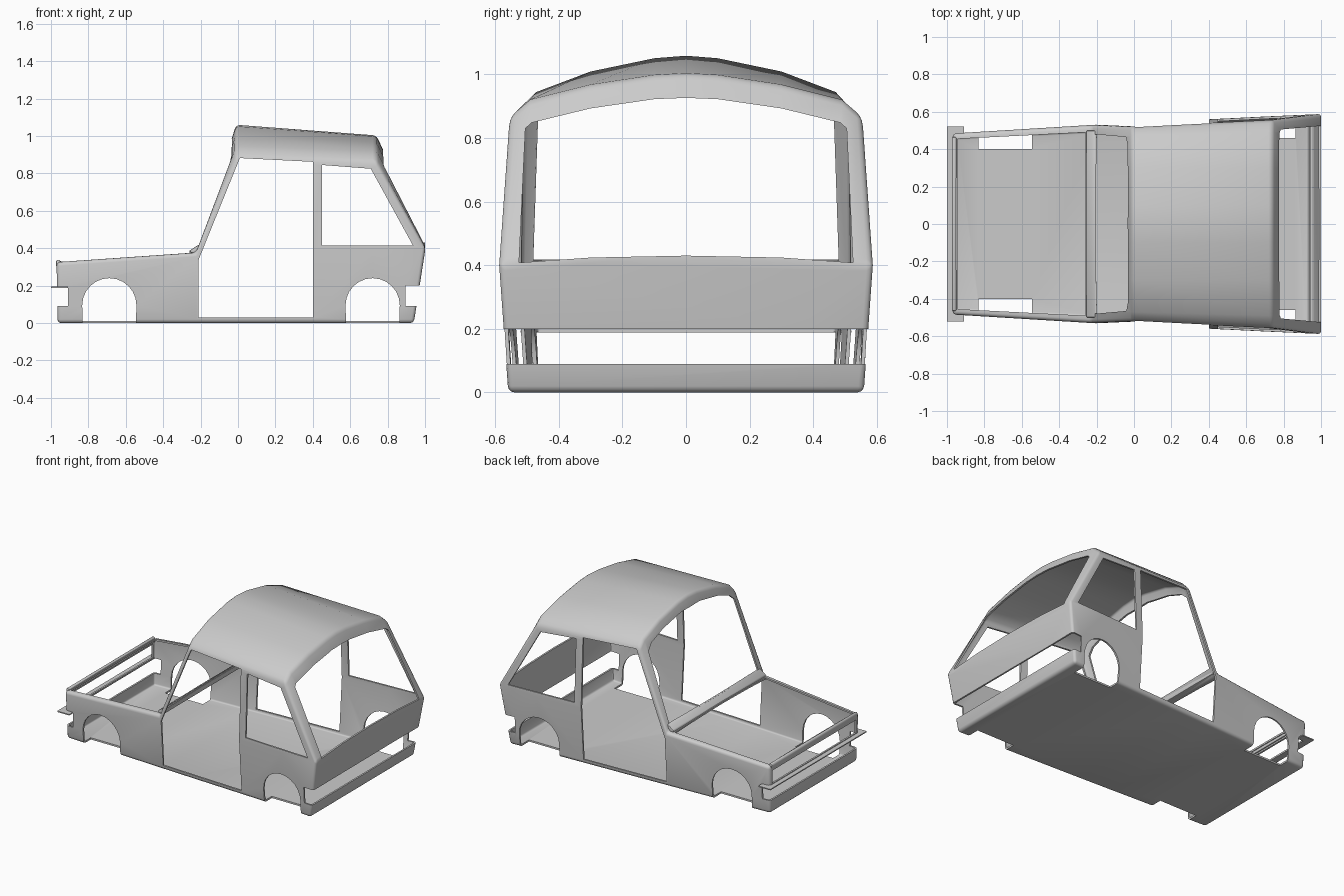
import bpy, bmesh, math

if "Cube" in bpy.data.objects:
    bpy.data.objects.remove(bpy.data.objects["Cube"])

paint = bpy.data.materials.new("plain grey")
paint.use_nodes = True
GREY = (0.6, 0.6, 0.6, 1)
paint.diffuse_color = GREY
paint.node_tree.nodes["Principled BSDF"].inputs["Base Color"].default_value = GREY


def new_object(name, bm):
    bmesh.ops.recalc_face_normals(bm, faces=bm.faces)
    mesh = bpy.data.meshes.new(name)
    bm.to_mesh(mesh)
    bm.free()
    mesh.materials.append(paint)
    ob = bpy.data.objects.new(name, mesh)
    bpy.context.collection.objects.link(ob)
    return ob


def prism(name, outline, place, low, high):
    """Extrude a 2D outline; place(u, v, w) turns outline and depth into xyz."""
    bm = bmesh.new()
    ends = [[bm.verts.new(place(u, v, w)) for u, v in outline] for w in (low, high)]
    for end in ends:
        bm.faces.new(end)
    n = len(outline)
    for i in range(n):
        j = (i + 1) % n
        bm.faces.new((ends[0][i], ends[0][j], ends[1][j], ends[1][i]))
    return new_object(name, bm)


def along_x(u, v, w): return (w, u, v)
def along_y(u, v, w): return (u, w, v)
def along_z(u, v, w): return (u, v, w)


def both_sides(half):
    """Mirror a half outline across the centre line."""
    return half + [(-y, z) for y, z in reversed(half) if y > 0]


def bake(ob):
    """Replace the mesh by its modified result and smooth it."""
    bpy.context.view_layer.update()
    deps = bpy.context.evaluated_depsgraph_get()
    mesh = bpy.data.meshes.new_from_object(ob.evaluated_get(deps))
    ob.modifiers.clear()
    ob.data = mesh
    bpy.ops.object.select_all(action='DESELECT')
    ob.select_set(True)
    bpy.context.view_layer.objects.active = ob
    bpy.ops.object.shade_smooth_by_angle(angle=math.radians(35))


# --- Body skin: rings along the car, from sill over the top to the other sill
def flat_ring(sill, x, y, z, crown):
    top = [(x, y * f, z + crown * (1 - f * f)) for f in (1, 0.9, 0.58, 0.2, 0)]
    return [sill, (x, y, z)] + top


def roof_ring(sill, belt, x, arch):
    return [sill, belt] + [(x, y, z) for y, z in arch]


rings = [
    flat_ring((-0.965, 0.47, 0), -0.97, 0.485, 0.325, 0.005),
    flat_ring((-0.22, 0.505, 0), -0.225, 0.53, 0.375, 0.015),
    roof_ring((0, 0.515, 0), (0, 0.54, 0.385), -0.01,
              [(0.52, 0.89), (0.47, 0.945), (0.3, 1.01), (0.1, 1.052), (0, 1.06)]),
    roof_ring((0.73, 0.545, 0), (0.73, 0.576, 0.395), 0.74,
              [(0.555, 0.865), (0.49, 0.92), (0.3, 0.967), (0.1, 0.997), (0, 1.003)]),
    flat_ring((0.94, 0.56, 0), 1.003, 0.588, 0.4, 0.035),
]
bm = bmesh.new()
loops = []
for half in rings:
    full = half + [(x, -y, z) for x, y, z in reversed(half[:-1])]
    loops.append([bm.verts.new(p) for p in full])
count = len(loops[0])
for a, b in zip(loops, loops[1:]):
    for i in range(count):
        j = (i + 1) % count
        bm.faces.new((a[i], a[j], b[j], b[i]))
bm.faces.new(loops[0])
bm.faces.new(loops[-1])
bmesh.ops.remove_doubles(bm, verts=bm.verts, dist=0.0005)
body = new_object("body_shell", bm)

bevel = body.modifiers.new("rounded_edges", 'BEVEL')
bevel.width = 0.02
bevel.segments = 3
bevel.limit_method = 'ANGLE'
bevel.angle_limit = math.radians(28)
skin = body.modifiers.new("sheet", 'SOLIDIFY')
skin.thickness = 0.012
skin.offset = -1

# --- Openings
cutters = [
    prism("door_cutter", [(-0.21, 0.03), (0.4, 0.03), (0.4, 0.862), (0.01, 0.882), (-0.21, 0.34)],
          along_y, -1, 1),
    prism("side_window_cutter", [(0.45, 0.415), (0.935, 0.415), (0.71, 0.825), (0.45, 0.845)],
          along_y, -1, 1),
    prism("windscreen_cutter",
          both_sides([(0.48, 0.415), (0.465, 0.86), (0.42, 0.9), (0.3, 0.945), (0.1, 0.985)]),
          along_x, -0.4, 0.1),
    prism("rear_window_cutter",
          both_sides([(0, 0.43), (0.3, 0.424), (0.525, 0.408), (0.505, 0.83),
                      (0.485, 0.848), (0.3, 0.893), (0.1, 0.922), (0, 0.926)]),
          along_x, 0.6, 1.2),
    prism("bonnet_cutter", [(-0.945, -0.455), (-0.26, -0.49), (-0.26, 0.49), (-0.945, 0.455)],
          along_z, 0.27, 0.6),
    prism("grille_cutter", both_sides([(0.45, 0.2), (0.45, 0.29)]), along_x, -1.2, -0.93),
    prism("front_notch_cutter", [(-1.2, 0.09), (-0.91, 0.09), (-0.91, 0.19), (-1.2, 0.19)],
          along_y, -1, 1),
    prism("rear_notch_cutter", [(0.895, 0.09), (1.2, 0.09), (1.2, 0.2), (0.895, 0.2)],
          along_y, -1, 1),
]
for x, inner in ((-0.688, 0.4), (0.72, 0.46)):
    arc = [(x + 0.145 * math.cos(t * math.pi / 12), 0.095 + 0.145 * math.sin(t * math.pi / 12))
           for t in range(13)]
    arch = [(x + 0.14, -0.1)] + arc + [(x - 0.14, -0.1)]
    for side in (-1, 1):
        cutters.append(prism("wheel_arch_cutter", arch, along_y, side * inner, side * 0.8))

for cutter in cutters:
    cutter.hide_render = True
    cut = body.modifiers.new("cut", 'BOOLEAN')
    cut.operation = 'DIFFERENCE'
    cut.solver = 'EXACT'
    cut.object = cutter
bake(body)
for cutter in cutters:
    bpy.data.objects.remove(cutter)


# --- Raised rails at the nose and under the windscreen
def rail(name, outline, half_width):
    ob = prism(name, outline, along_y, -half_width, half_width)
    mod = ob.modifiers.new("soft", 'BEVEL')
    mod.width = 0.006
    mod.segments = 2
    bake(ob)


rail("nose_rail", [(-0.972, 0.3), (-0.95, 0.3), (-0.95, 0.335), (-0.965, 0.34), (-0.974, 0.33)], 0.465)
rail("cowl_rail", [(-0.255, 0.375), (-0.21, 0.375), (-0.207, 0.42), (-0.225, 0.41), (-0.255, 0.39)], 0.5)

# --- Thin shelf under the grille, with ends wrapping round the corners
shelf = [(-1, -0.52), (-0.91, -0.52), (-0.91, -0.47), (-0.955, -0.47),
         (-0.955, 0.47), (-0.91, 0.47), (-0.91, 0.52), (-1, 0.52)]
prism("front_shelf", shelf, along_z, 0.188, 0.195)
